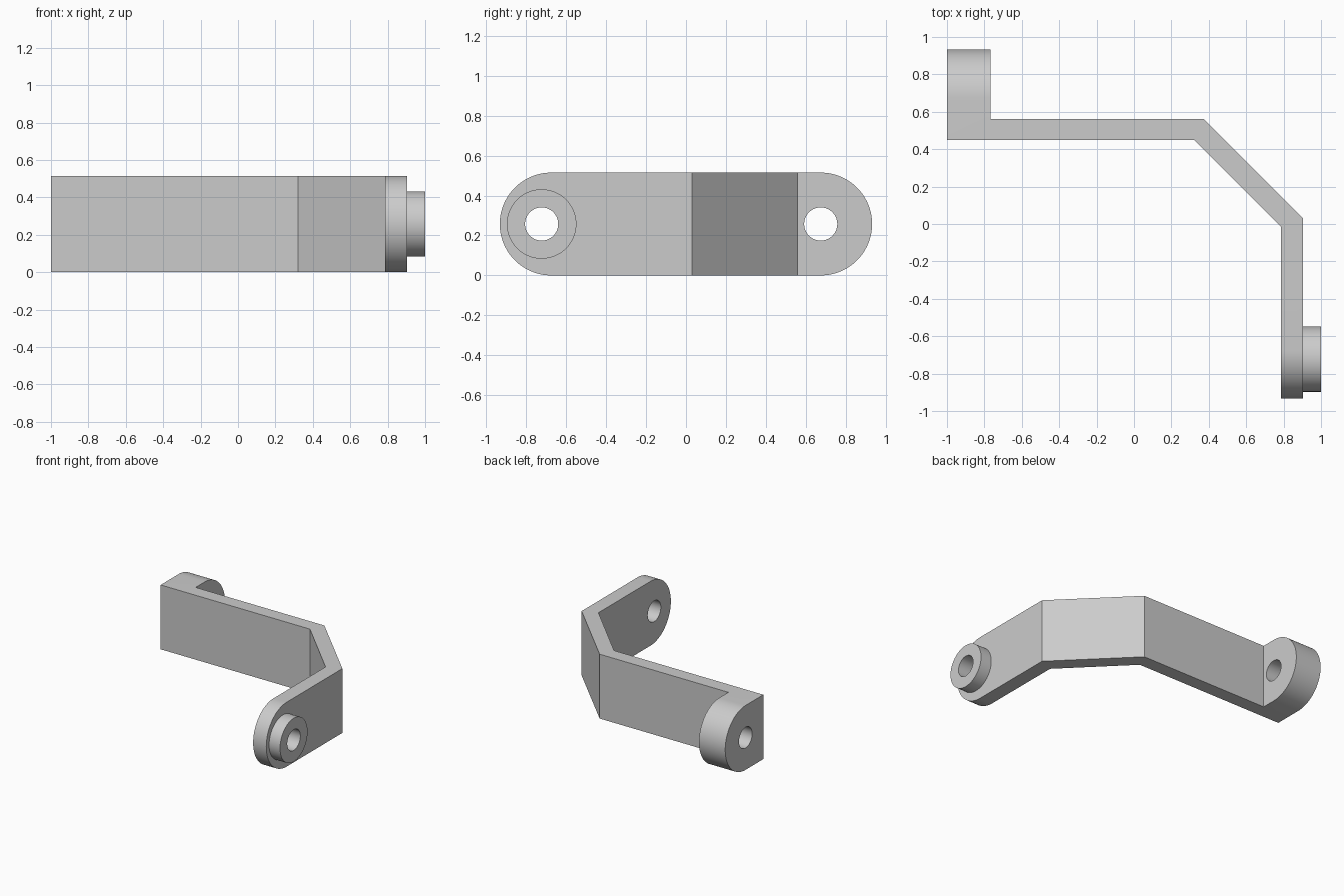
import bpy, bmesh, math
from mathutils import Matrix

cube = bpy.data.objects.get("Cube")
if cube:
    bpy.data.objects.remove(cube, do_unlink=True)

HEIGHT = 0.515
MID = HEIGHT / 2
END_Y = 0.675          # centre of the rounded ends
COLLAR_Y = -0.723      # centre of the collar and its hole

grey = bpy.data.materials.new("plain_grey")
grey.use_nodes = True
grey.diffuse_color = (0.6, 0.6, 0.6, 1)
grey.node_tree.nodes["Principled BSDF"].inputs["Base Color"].default_value = (0.6, 0.6, 0.6, 1)


def finish(name, bm):
    bmesh.ops.recalc_face_normals(bm, faces=bm.faces)
    mesh = bpy.data.meshes.new(name)
    bm.to_mesh(mesh)
    bm.free()
    mesh.materials.append(grey)
    obj = bpy.data.objects.new(name, mesh)
    bpy.context.collection.objects.link(obj)
    return obj


def prism(name, points, direction):
    """Extrude a closed outline of 3D points along a direction."""
    bm = bmesh.new()
    face = bm.faces.new([bm.verts.new(p) for p in points])
    new = bmesh.ops.extrude_face_region(bm, geom=[face])["geom"]
    bmesh.ops.translate(bm, vec=direction, verts=[v for v in new if isinstance(v, bmesh.types.BMVert)])
    return finish(name, bm)


def rod(name, x0, x1, y, radius):
    """Cylinder along x at mid height."""
    bm = bmesh.new()
    place = Matrix.Translation(((x0 + x1) / 2, y, MID)) @ Matrix.Rotation(math.pi / 2, 4, "Y")
    bmesh.ops.create_cone(bm, cap_ends=True, segments=64, radius1=radius, radius2=radius,
                          depth=x1 - x0, matrix=place)
    return finish(name, bm)


def combine(target, tool, operation):
    mod = target.modifiers.new(operation.lower(), "BOOLEAN")
    mod.operation, mod.object, mod.solver = operation, tool, "EXACT"
    bpy.context.view_layer.objects.active = target
    bpy.ops.object.modifier_apply(modifier=mod.name)
    bpy.data.objects.remove(tool, do_unlink=True)


# Bent strip with a thick lug at the back, drawn from above
outline = [(-1, 0.45), (0.322, 0.45), (0.787, -0.017), (0.787, -1), (0.903, -1),
           (0.903, 0.03), (0.372, 0.561), (-0.768, 0.561), (-0.768, 1), (-1, 1)]
bracket = prism("bracket", [(x, y, -0.1) for x, y in outline], (0, 0, HEIGHT + 0.2))

# Trim to a side profile with a half-round at both ends
steps = 40
side = []
for sign in (1, -1):
    for i in range(steps + 1):
        a = math.pi * (i / steps - 0.5)
        side.append((-1.1, sign * (END_Y + MID * math.cos(a)), MID + sign * MID * math.sin(a)))
combine(bracket, prism("side_profile", side, (2.2, 0, 0)), "INTERSECT")

# Raised collar on the front arm, then the two pivot holes
combine(bracket, rod("collar", 0.85, 1, COLLAR_Y, 0.174), "UNION")
combine(bracket, rod("collar_hole", 0.7, 1.1, COLLAR_Y, 0.083), "DIFFERENCE")
combine(bracket, rod("lug_hole", -1.1, -0.6, END_Y, 0.083), "DIFFERENCE")

# Smooth curves, crisp edges
bpy.ops.object.select_all(action="DESELECT")
bracket.select_set(True)
bpy.context.view_layer.objects.active = bracket
bpy.ops.object.shade_smooth_by_angle(angle=math.radians(30))
